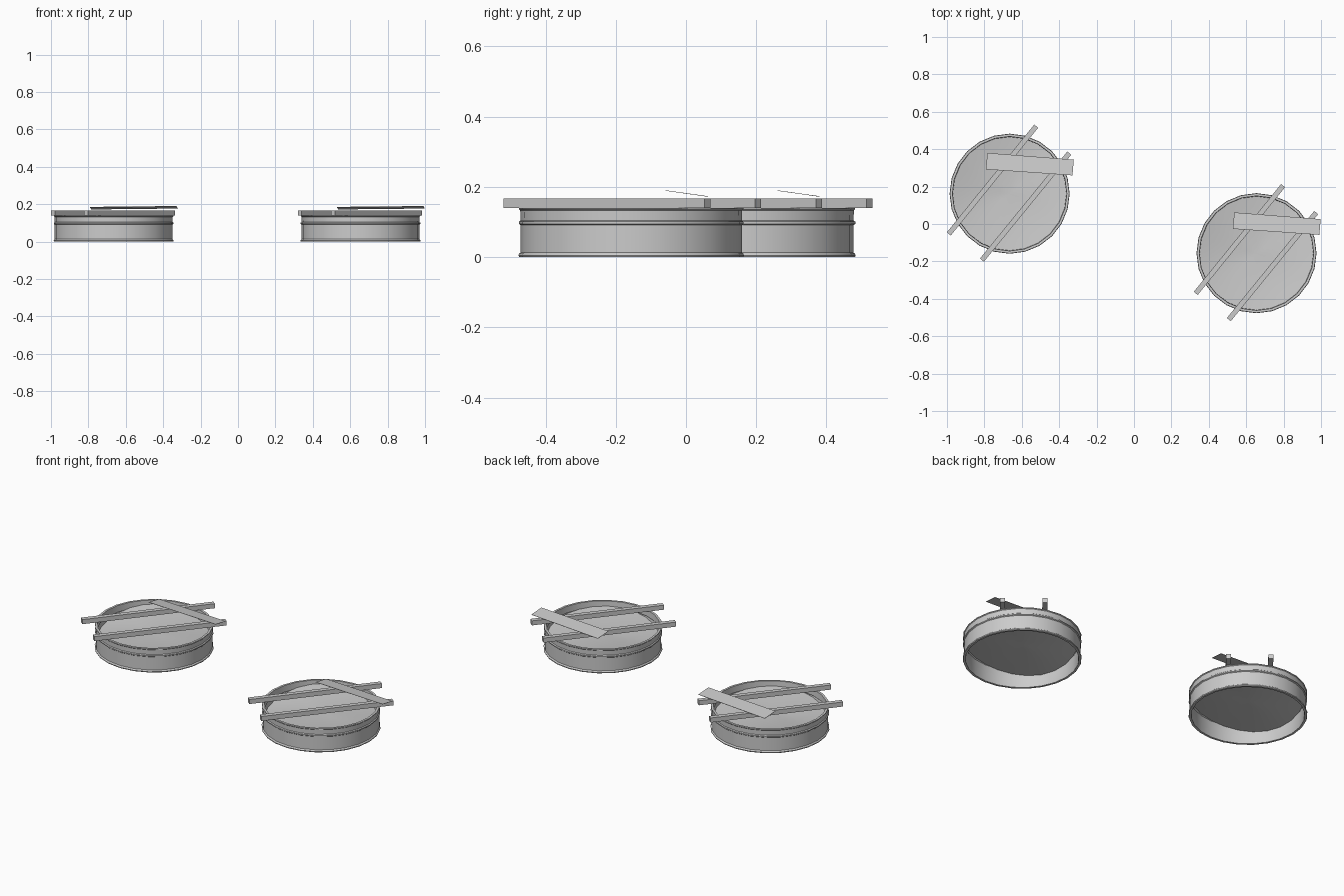
import bpy, bmesh, math
from mathutils import Vector

if "Cube" in bpy.data.objects:
    bpy.data.objects.remove(bpy.data.objects["Cube"])

SIDES = 24
CENTRES = [(-0.665, 0.162), (0.655, -0.156)]


def make(name, verts, faces, loc, smooth=None):
    me = bpy.data.meshes.new(name)
    me.from_pydata(verts, [], faces)
    bm = bmesh.new()
    bm.from_mesh(me)
    bmesh.ops.recalc_face_normals(bm, faces=bm.faces)
    bm.to_mesh(me)
    bm.free()
    ob = bpy.data.objects.new(name, me)
    ob.location = loc
    bpy.context.collection.objects.link(ob)
    if smooth:
        bpy.ops.object.select_all(action='DESELECT')
        ob.select_set(True)
        bpy.context.view_layer.objects.active = ob
        bpy.ops.object.shade_smooth_by_angle(angle=math.radians(smooth))
    return ob


def ring_point(r, i):
    a = 2 * math.pi * i / SIDES
    return r * math.cos(a), r * math.sin(a)


def prism(name, corners, dz, loc):
    # four-cornered slab: lower corners plus the same corners raised by dz
    v = [Vector(c) for c in corners]
    v += [c + Vector((0, 0, dz)) for c in v]
    f = [(0, 1, 2, 3), (4, 5, 6, 7)]
    f += [(i, (i + 1) % 4, (i + 1) % 4 + 4, i + 4) for i in range(4)]
    return make(name, v, f, loc)


def bar(name, a, b, width, z, height, loc):
    a, b = Vector(a), Vector(b)
    d = (b - a).normalized() * width / 2
    n = Vector((-d.y, d.x))
    prism(name, [(*p, z) for p in (a + n, a - n, b - n, b + n)], height, loc)


# drum wall section (radius, z): bottom lip, ridge, top rim, inner wall
WALL = [(0.306, 0.0), (0.319, 0.0), (0.321, 0.005), (0.319, 0.010), (0.315, 0.013),
        (0.315, 0.091), (0.320, 0.095), (0.320, 0.101), (0.315, 0.105),
        (0.316, 0.133), (0.320, 0.137), (0.319, 0.140), (0.306, 0.140),
        (0.304, 0.105), (0.307, 0.100), (0.304, 0.091), (0.304, 0.013)]


def drum(loc):
    verts = [(*ring_point(r, i), z) for r, z in WALL for i in range(SIDES)]
    n = len(WALL)
    faces = []
    for k in range(n):
        for i in range(SIDES):
            j, m = (i + 1) % SIDES, (k + 1) % n
            faces.append((k * SIDES + i, k * SIDES + j, m * SIDES + j, m * SIDES + i))
    make("drum_wall", verts, faces, loc, 30)


# uneven heap inside the drum, higher on two opposite sides
def filling(loc):
    rings = 6
    verts, faces = [(0, 0, 0.092)], []
    for k in range(1, rings + 1):
        t = k / rings
        for i in range(SIDES):
            a = 2 * math.pi * i / SIDES
            z = 0.092 + 0.022 * t * t * math.cos(2 * (a - math.radians(125)))
            z += 0.004 * t * math.sin(3 * a + 1)
            verts.append((*ring_point(0.3045 * t, i), z))
    for i in range(SIDES):
        j = (i + 1) % SIDES
        faces.append((0, 1 + i, 1 + j))
        for k in range(rings - 1):
            b, c = 1 + k * SIDES, 1 + (k + 1) * SIDES
            faces.append((b + i, c + i, c + j, b + j))
    ob = make("filling", verts, faces, loc, 60)
    if ob.data.polygons[0].normal.z < 0:
        ob.data.flip_normals()


for cx, cy in CENTRES:
    loc = (cx, cy, 0)
    drum(loc)
    filling(loc)
    # two parallel bars resting on the rim
    bar("support_bar", (-0.325, -0.215), (0.142, 0.361), 0.027, 0.14, 0.027, loc)
    bar("support_bar", (-0.148, -0.355), (0.319, 0.217), 0.027, 0.14, 0.027, loc)
    # thin tilted plank lying across the bars
    outline = [(-0.127, 0.130), (0.336, 0.098), (0.343, 0.182), (-0.119, 0.218)]
    prism("plank", [(x, y, 0.189 - 0.14 * (y - 0.098)) for x, y in outline], 0.0015, loc)
